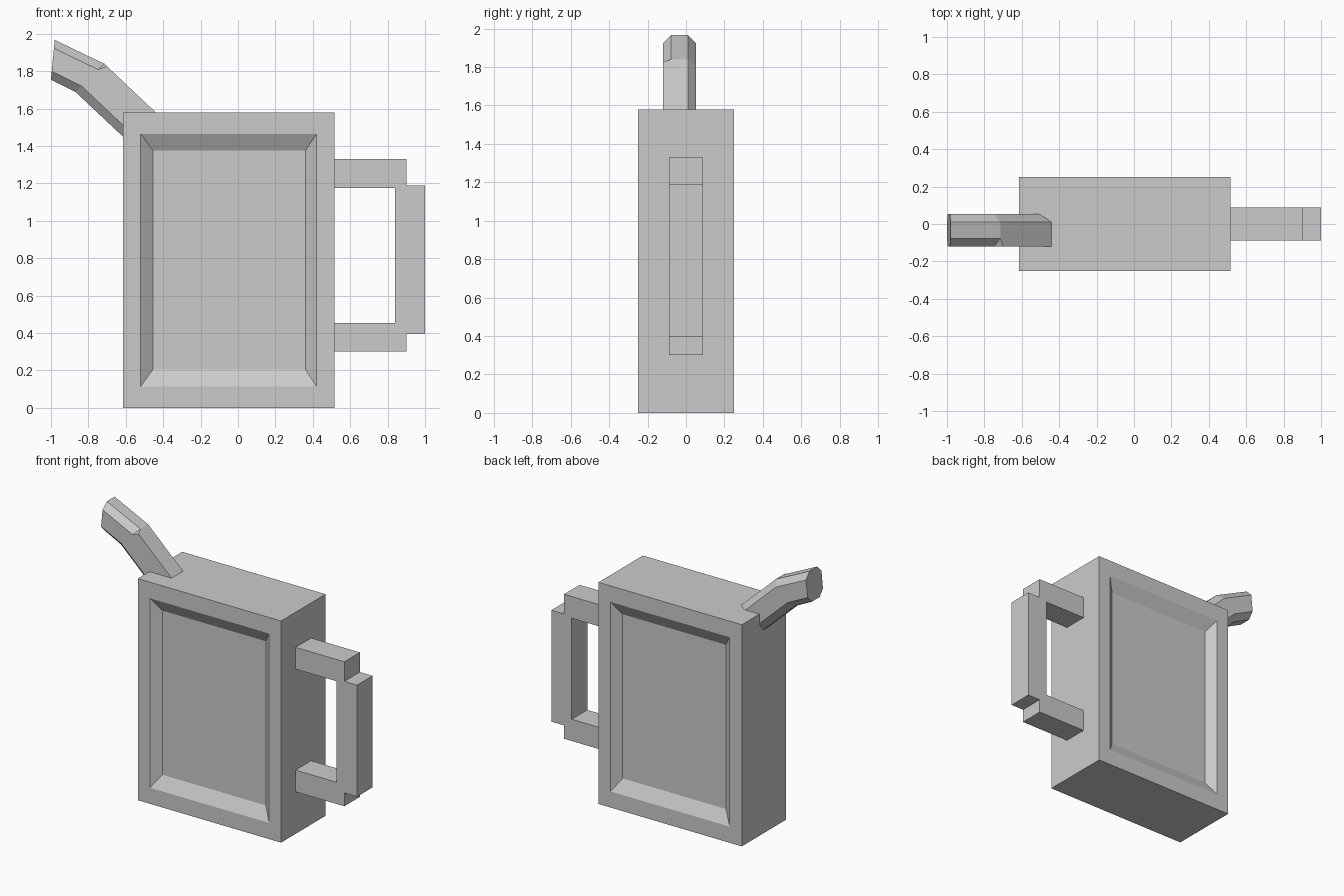
import bpy, bmesh
from mathutils import Vector

if "Cube" in bpy.data.objects:
    bpy.data.objects.remove(bpy.data.objects["Cube"])


def finish(name, bm):
    bmesh.ops.recalc_face_normals(bm, faces=bm.faces)
    mesh = bpy.data.meshes.new(name)
    bm.to_mesh(mesh)
    bm.free()
    obj = bpy.data.objects.new(name, mesh)
    bpy.context.collection.objects.link(obj)
    return obj


def fit_face(face, x0, x1, z0, z1, y):
    """Move a four-sided face onto an upright rectangle."""
    c = face.calc_center_median()
    for v, left, low in [(v, v.co.x < c.x, v.co.z < c.z) for v in face.verts]:
        v.co = (x0 if left else x1, y, z0 if low else z1)


# Body: box with a sloped recessed panel on front and back
bm = bmesh.new()
bmesh.ops.create_cube(bm, size=1)
for v in bm.verts:
    v.co = (-0.05 + v.co.x * 1.13, v.co.y * 0.5, 0.79 + v.co.z * 1.58)
bm.normal_update()
for face in [f for f in bm.faces if abs(f.normal.y) > 0.9]:
    side = 1 if face.normal.y > 0 else -1
    bmesh.ops.inset_individual(bm, faces=[face], thickness=0.09)
    fit_face(face, -0.52, 0.42, 0.115, 1.465, side * 0.25)
    bmesh.ops.inset_individual(bm, faces=[face], thickness=0.06)
    fit_face(face, -0.455, 0.36, 0.205, 1.375, side * 0.20)
finish("jug_body", bm)

# Handle: stepped profile extruded across y
profile = [(0.515, 1.33), (0.90, 1.33), (0.90, 1.19), (1.0, 1.19),
           (1.0, 0.395), (0.90, 0.395), (0.90, 0.30), (0.515, 0.30),
           (0.515, 0.455), (0.84, 0.455), (0.84, 1.175), (0.515, 1.175)]
bm = bmesh.new()
face = bm.faces.new([bm.verts.new((x, -0.0875, z)) for x, z in profile])
ext = bmesh.ops.extrude_face_region(bm, geom=[face])
bmesh.ops.translate(bm, vec=(0, 0.175, 0),
                    verts=[g for g in ext["geom"] if isinstance(g, bmesh.types.BMVert)])
finish("handle", bm)

# Spout: octagonal sections given as (y, share of the way from top to bottom)
SECTION = [(-0.12, 0.21), (-0.077, 0), (0.01, 0), (0.053, 0.21),
           (0.053, 0.79), (0.01, 1), (-0.077, 1), (-0.12, 0.79)]


def ring(bm, top, bottom, section):
    t, b = Vector((top[0], 0, top[1])), Vector((bottom[0], 0, bottom[1]))
    return [bm.verts.new(t.lerp(b, s) + Vector((0, y, 0))) for y, s in section]


bm = bmesh.new()
tip = ring(bm, (-0.98, 1.967), (-1.0, 1.755), SECTION)
bend = ring(bm, (-0.715, 1.84), (-0.87, 1.69), SECTION)
root = ring(bm, (-0.40, 1.542), (-0.56, 1.398), [(-0.12, 0)] + SECTION[2:])
corner = bm.verts.new((-0.70, -0.12, 1.826))
bm.faces.new(tip)
bm.faces.new(root)
for i in range(8):
    j = (i + 1) % 8
    bm.faces.new((tip[i], tip[j], bend[j], bend[i]))
for i in range(2, 7):
    bm.faces.new((bend[i], bend[i + 1], root[i], root[i - 1]))
# the front top chamfer ends in a square corner below the bend
bm.faces.new((bend[0], bend[1], corner))
bm.faces.new((bend[1], bend[2], root[1], root[0], corner))
bm.faces.new((bend[7], bend[0], corner, root[0], root[6]))
finish("spout", bm)
